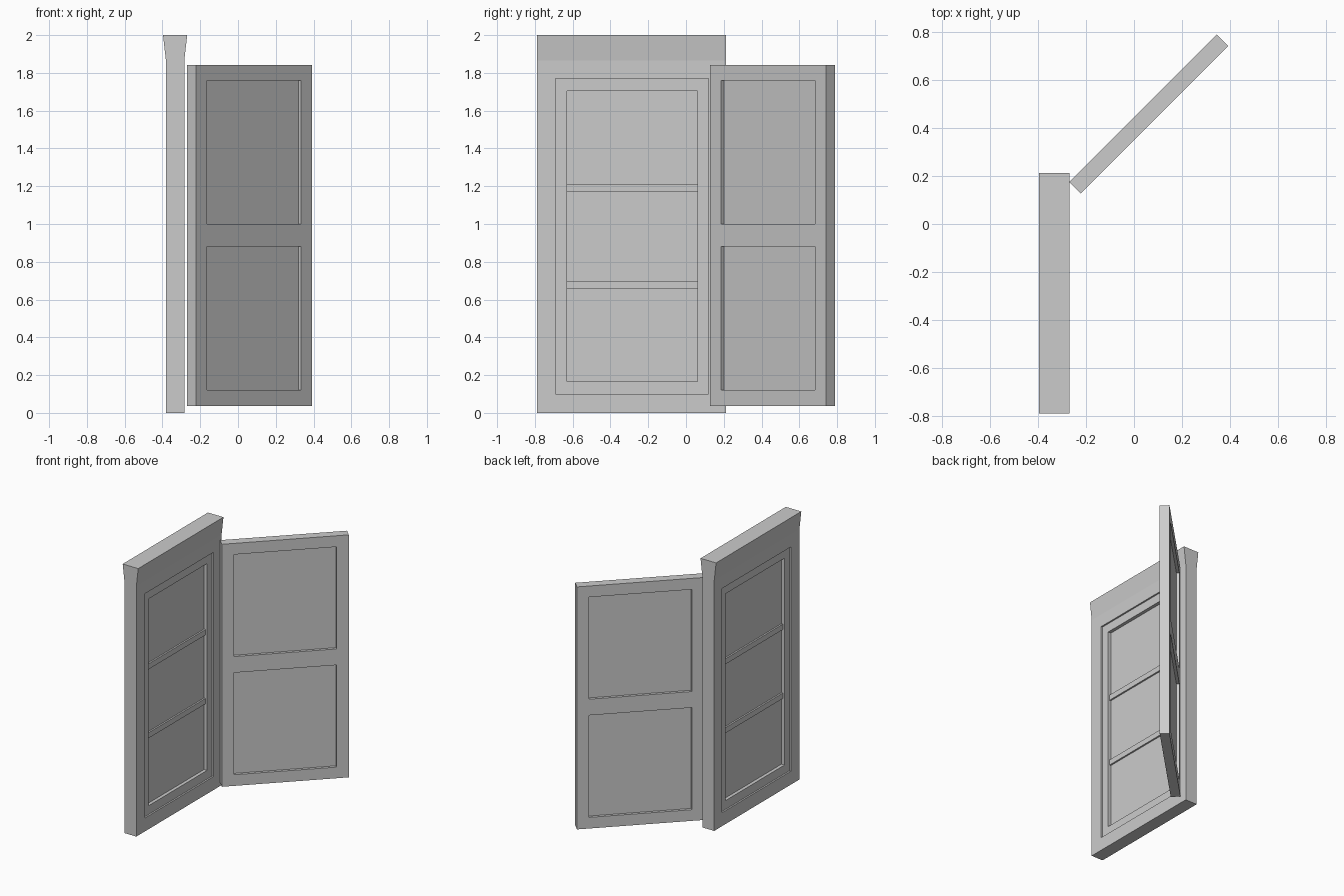
import bpy, bmesh, math
from mathutils import Matrix, Vector

if "Cube" in bpy.data.objects:
    bpy.data.objects.remove(bpy.data.objects["Cube"])

paint = bpy.data.materials.new("light_grey")
paint.use_nodes = True
GREY = (0.6, 0.6, 0.6, 1)
paint.diffuse_color = GREY
paint.node_tree.nodes["Principled BSDF"].inputs["Base Color"].default_value = GREY


def finish(name, bm, matrix):
    bmesh.ops.recalc_face_normals(bm, faces=bm.faces)
    mesh = bpy.data.meshes.new(name)
    bm.to_mesh(mesh)
    bm.free()
    mesh.materials.append(paint)
    obj = bpy.data.objects.new(name, mesh)
    obj.matrix_world = matrix
    bpy.context.collection.objects.link(obj)
    return obj


def board(name, u, z, thick, matrix):
    """Box spanning u and z, centred on its thickness (local y)."""
    bm = bmesh.new()
    size = (u[1] - u[0], thick, z[1] - z[0])
    centre = Vector(((u[0] + u[1]) / 2, 0, (z[0] + z[1]) / 2))
    bmesh.ops.create_cube(bm, size=1, matrix=Matrix.Translation(centre) @ Matrix.Diagonal((*size, 1)))
    return finish(name, bm, matrix)


def ring(name, u, z, hole_u, hole_z, thick, matrix, flare=None):
    """Rectangular frame with a hole; flare = (start height, top thickness)."""
    bm = bmesh.new()
    rows = [z[0], hole_z[0], hole_z[1], z[1]]
    if flare:
        rows.insert(3, flare[0])
    cols = [u[0], *hole_u, u[1]]

    def half(r):
        return (flare[1] if flare and r == len(rows) - 1 else thick) / 2

    grid = {(s, c, r): bm.verts.new((cols[c], s * half(r), rows[r]))
            for s in (-1, 1) for c in range(4) for r in range(len(rows))}
    cells = {(c, r) for c in range(3) for r in range(len(rows) - 1)} - {(1, 1)}
    for c, r in cells:
        for s in (-1, 1):
            bm.faces.new([grid[s, c + i, r + j] for i, j in ((0, 0), (1, 0), (1, 1), (0, 1))])
        # walls wherever the neighbouring cell is empty
        for step, a, b in (((-1, 0), (0, 0), (0, 1)), ((1, 0), (1, 0), (1, 1)),
                           ((0, -1), (0, 0), (1, 0)), ((0, 1), (0, 1), (1, 1))):
            if (c + step[0], r + step[1]) not in cells:
                p, q = (c + a[0], r + a[1]), (c + b[0], r + b[1])
                bm.faces.new([grid[-1, *p], grid[-1, *q], grid[1, *q], grid[1, *p]])
    bmesh.ops.dissolve_limit(bm, angle_limit=0.01, verts=bm.verts, edges=bm.edges)
    return finish(name, bm, matrix)


# Window casing, running along y, flared at its head
wall = Matrix.Translation((-0.333, 0, 0)) @ Matrix.Rotation(math.pi / 2, 4, "Z")
casing_u, casing_z = (-0.69, 0.12), (0.1, 1.77)
sash_u, sash_z = (-0.63, 0.06), (0.165, 1.705)
ring("casing", (-0.79, 0.213), (0, 2), casing_u, casing_z, 0.097, wall, (1.865, 0.128))
ring("sash", casing_u, casing_z, sash_u, sash_z, 0.073, wall)
board("pane", sash_u, sash_z, 0.023, wall)
for name, low in (("lower_bar", 0.657), ("upper_bar", 1.17)):
    board(name, sash_u, (low, low + 0.041), 0.047, wall)

# Shutter, swung open on the diagonal
swing = Matrix.Translation((-0.246, 0.151, 0)) @ Matrix.Rotation(math.pi / 4, 4, "Z")
panel_u, panel_z = (0.083, 0.787), (0.12, 1.76)
ring("shutter_frame", (0, 0.87), (0.037, 1.843), panel_u, panel_z, 0.067, swing)
board("shutter_panel", panel_u, panel_z, 0.025, swing)
board("shutter_rail", panel_u, (0.88, 1.0), 0.067, swing)
